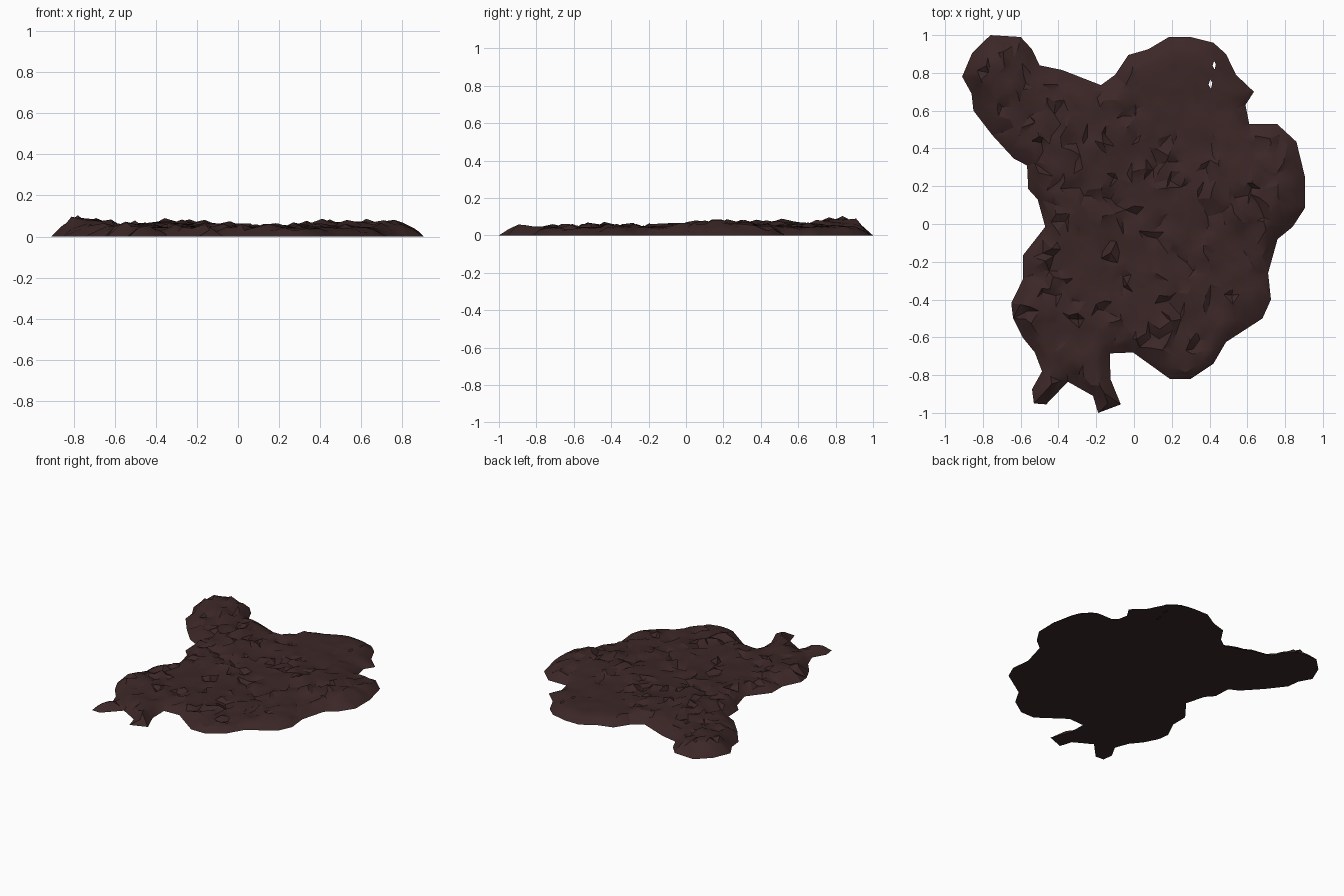
import bpy, bmesh, math, random
from mathutils import Vector, geometry, noise

if "Cube" in bpy.data.objects:
    bpy.data.objects.remove(bpy.data.objects["Cube"])

random.seed(4)

# Outline of the spill seen from above
OUTLINE = [(-.76, 1), (-.60, .99), (-.54, .925), (-.50, .84), (-.38, .815), (-.175, .735), (-.10, .79),
           (-.03, .895), (.075, .925), (.185, .99), (.30, .99), (.42, .96), (.487, .90), (.54, .79),
           (.635, .70), (.59, .63), (.61, .53), (.757, .53), (.86, .435), (.905, .25), (.905, .085),
           (.84, -.015), (.76, -.08), (.71, -.26), (.725, -.40), (.68, -.50), (.487, -.625), (.42, -.74),
           (.30, -.82), (.19, -.82), (-.005, -.68), (-.127, -.685), (-.125, -.82), (-.07, -.955),
           (-.19, -1), (-.217, -.91), (-.35, -.835), (-.465, -.955), (-.53, -.95), (-.54, -.875),
           (-.487, -.78), (-.525, -.68), (-.59, -.60), (-.64, -.50), (-.65, -.42), (-.587, -.29),
           (-.587, -.165), (-.47, -.015), (-.51, .13), (-.56, .185), (-.566, .31), (-.635, .345),
           (-.75, .47), (-.85, .60), (-.86, .69), (-.91, .78), (-.857, .905)]
OUTLINE = [Vector(p) for p in OUTLINE]
N = len(OUTLINE)

# Raised lumps: x, y, radius, extra height
LUMPS = [(-.74, .80, .16, .045), (-.30, .50, .24, .03), (.50, .20, .20, .03), (.78, .20, .13, .022),
         (-.15, -.93, .09, .03), (-.48, -.90, .08, .02), (-.50, -.40, .15, .015), (-.38, .12, .2, .018)]
# Small gaps through the thin part: x, y, radius
GAPS = [(.405, .74, .017), (.425, .84, .015)]


def inside(p):
    hit = False
    for a, b in zip(OUTLINE, OUTLINE[1:] + OUTLINE[:1]):
        if (a.y > p.y) != (b.y > p.y) and p.x < a.x + (p.y - a.y) / (b.y - a.y) * (b.x - a.x):
            hit = not hit
    return hit


def rim_distance(p):
    best = 9
    for a, b in zip(OUTLINE, OUTLINE[1:] + OUTLINE[:1]):
        d = b - a
        t = max(0, min(1, (p - a).dot(d) / d.length_squared))
        best = min(best, (p - a - d * t).length)
    return best


def height(p):
    lumps = sum(h * math.exp(-((p.x - x) ** 2 + (p.y - y) ** 2) / r ** 2) for x, y, r, h in LUMPS)
    rough = .009 * noise.noise(Vector((p.x * 7, p.y * 7, 2)))
    # flat crust broken by scattered pits and peaks; smoother toward the back right
    k = random.random()
    calm = .3 if (p - Vector((.3, .75))).length < .3 else 1
    crack = (-.018 if k < .16 else .016 if k > .90 else random.uniform(-.003, .003)) * calm
    ramp = min(1, rim_distance(p) / .075) ** .8
    return max(.008, (.045 + lumps + rough + crack) * ramp)


# Scatter points inside the outline and triangulate
pts = list(OUTLINE)
step = .047
for i in range(-20, 21):
    for j in range(-22, 23):
        p = Vector(((i + .5 * (j % 2)) * step, j * step))
        p += Vector((random.uniform(-.4, .4), random.uniform(-.4, .4))) * step
        if inside(p) and rim_distance(p) > .022 and all((p - Vector(g[:2])).length > g[2] * 1.6 for g in GAPS):
            pts.append(p)
gap_loops = []
for x, y, r in GAPS:
    start = len(pts)
    pts += [Vector((x + r * .6 * math.cos(a), y + r * 1.5 * math.sin(a))) for a in (.3, 1.7, 3.2, 4.9)]
    gap_loops.append([start + k for k in range(4)])
edges = [(k, (k + 1) % N) for k in range(N)]
edges += [(l[k], l[(k + 1) % 4]) for l in gap_loops for k in range(4)]
flat, _, tris, _, _, _ = geometry.delaunay_2d_cdt(pts, edges, [], 0, 1e-5)


def keep(tri):
    c = sum((flat[k] for k in tri), Vector((0, 0))) / 3
    return inside(c) and not any(((c.x - x) / (r * .6)) ** 2 + ((c.y - y) / (r * 1.5)) ** 2 < .4
                                 for x, y, r in GAPS)


# Crusty top and flat underside share the rim
bm = bmesh.new()
top, low = [], []
for p in flat:
    on_rim = rim_distance(p) < 1e-4
    t = bm.verts.new((p.x, p.y, 0 if on_rim else height(p)))
    top.append(t)
    low.append(t if on_rim else bm.verts.new((p.x, p.y, 0)))
for tri in filter(keep, tris):
    for layer, order in ((top, 1), (low, -1)):
        vs = [layer[k] for k in tri][::order]
        if not bm.faces.get(vs):
            bm.faces.new(vs)
loose = [v for v in bm.verts if not v.link_faces]
bmesh.ops.delete(bm, geom=loose, context='VERTS')
mesh = bpy.data.meshes.new("crusty_spill")
bm.to_mesh(mesh)
bm.free()

spill = bpy.data.objects.new("crusty_spill", mesh)
bpy.context.collection.objects.link(spill)
mat = bpy.data.materials.new("dark brown")
mat.diffuse_color = (.045, .020, .020, 1)
mat.use_nodes = True
mat.node_tree.nodes["Principled BSDF"].inputs["Base Color"].default_value = mat.diffuse_color
mesh.materials.append(mat)

# Soften gentle slopes, keep the cracks sharp
bpy.context.view_layer.objects.active = spill
spill.select_set(True)
bpy.ops.object.shade_smooth_by_angle(angle=math.radians(30))
